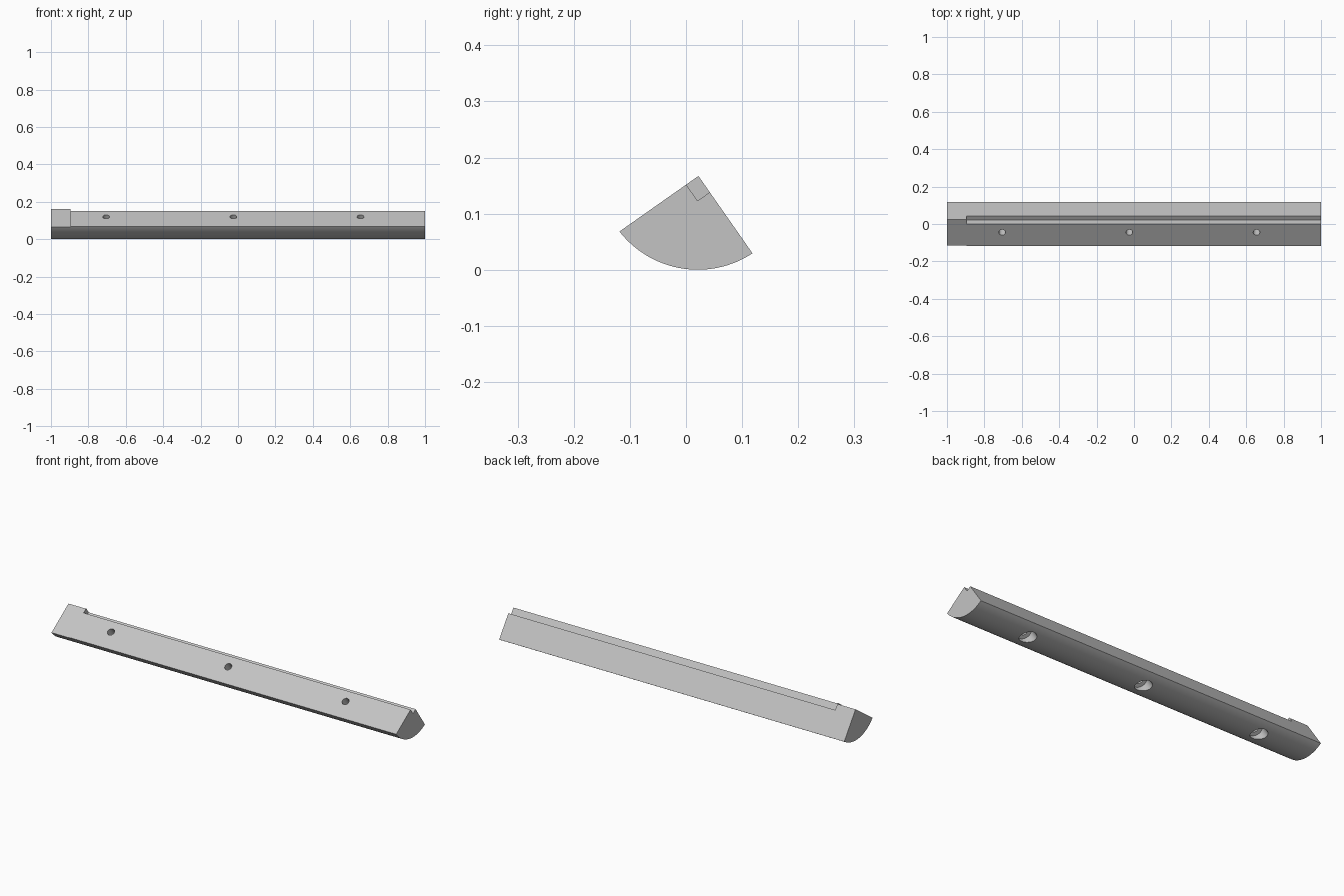
import bpy, bmesh, math
from mathutils import Vector

cube = bpy.data.objects.get("Cube")
if cube:
    bpy.data.objects.remove(cube, do_unlink=True)

grey = bpy.data.materials.new("plain grey")
grey.use_nodes = True
grey.diffuse_color = (0.55, 0.55, 0.55, 1)
grey.node_tree.nodes["Principled BSDF"].inputs["Base Color"].default_value = (0.55, 0.55, 0.55, 1)

# Tilted section frame: "along" runs up the front face, "deep" runs into the bar
TILT = math.radians(35)
APEX = Vector((0, 0.025, 0.163))
ALONG = Vector((0, math.cos(TILT), math.sin(TILT)))
DEEP = Vector((0, math.sin(TILT), -math.cos(TILT)))


def tilted(a, d):
    return APEX + ALONG * a + DEEP * d


def prism(name, section, x0, x1):
    """Extrude a section in the y-z plane from x0 to x1."""
    bm = bmesh.new()
    face = bm.faces.new([bm.verts.new((x0, p.y, p.z)) for p in section])
    ext = bmesh.ops.extrude_face_region(bm, geom=[face])
    moved = [g for g in ext["geom"] if isinstance(g, bmesh.types.BMVert)]
    bmesh.ops.translate(bm, verts=moved, vec=(x1 - x0, 0, 0))
    bmesh.ops.recalc_face_normals(bm, faces=bm.faces)
    mesh = bpy.data.meshes.new(name)
    bm.to_mesh(mesh)
    bm.free()
    mesh.materials.append(grey)
    obj = bpy.data.objects.new(name, mesh)
    bpy.context.collection.objects.link(obj)
    return obj


def tilted_box(name, a0, a1, d0, d1, x0, x1):
    corners = [(a0, d0), (a1, d0), (a1, d1), (a0, d1)]
    return prism(name, [tilted(a, d) for a, d in corners], x0, x1)


def drill(name, x, radius, d0, d1):
    """Round cutter running through the bar, square to the front face."""
    bpy.ops.mesh.primitive_cylinder_add(vertices=32, radius=radius, depth=d1 - d0)
    obj = bpy.context.object
    obj.name = name
    obj.rotation_euler = DEEP.to_track_quat("Z", "Y").to_euler()
    obj.location = tilted(-0.082, (d0 + d1) / 2) + Vector((x, 0, 0))
    obj.data.materials.append(grey)
    return obj


# Bar: wedge section with a rounded underside
centre, radius = Vector((0, 0.021, 0.177)), 0.177
start = math.atan2(0.067 - centre.z, -0.12 - centre.y)
end = math.atan2(0.03 - centre.z, 0.118 - centre.y)
STEPS = 32
arc = []
for i in range(STEPS + 1):
    t = start + (end - start) * i / STEPS
    arc.append(centre + Vector((0, math.cos(t), math.sin(t))) * radius)
bar = prism("wedge_bar", [tilted(0, -0.005)] + arc, -1, 1)

# Cutters: long edge rebate, shaved end, stepped screw holes
cutters = [
    tilted_box("rebate_cutter", -0.0266, 0.05, -0.05, 0.0304, -0.895, 1.1),
    tilted_box("end_shave_cutter", -0.3, 0.1, -0.05, 0, -1.1, -0.895),
]
for x in (-0.705, -0.025, 0.655):
    cutters.append(drill("screw_hole_cutter", x, 0.018, -0.05, 0.25))
    cutters.append(drill("counterbore_cutter", x, 0.038, 0.085, 0.25))

for cutter in cutters:
    mod = bar.modifiers.new(cutter.name, "BOOLEAN")
    mod.operation = "DIFFERENCE"
    mod.solver = "EXACT"
    mod.object = cutter

# Apply the cuts, then remove the cutters
bpy.ops.object.select_all(action="DESELECT")
bpy.context.view_layer.objects.active = bar
bar.select_set(True)
for mod in list(bar.modifiers):
    bpy.ops.object.modifier_apply(modifier=mod.name)
for cutter in cutters:
    bpy.data.objects.remove(cutter, do_unlink=True)
bpy.ops.object.shade_smooth_by_angle(angle=math.radians(25))
